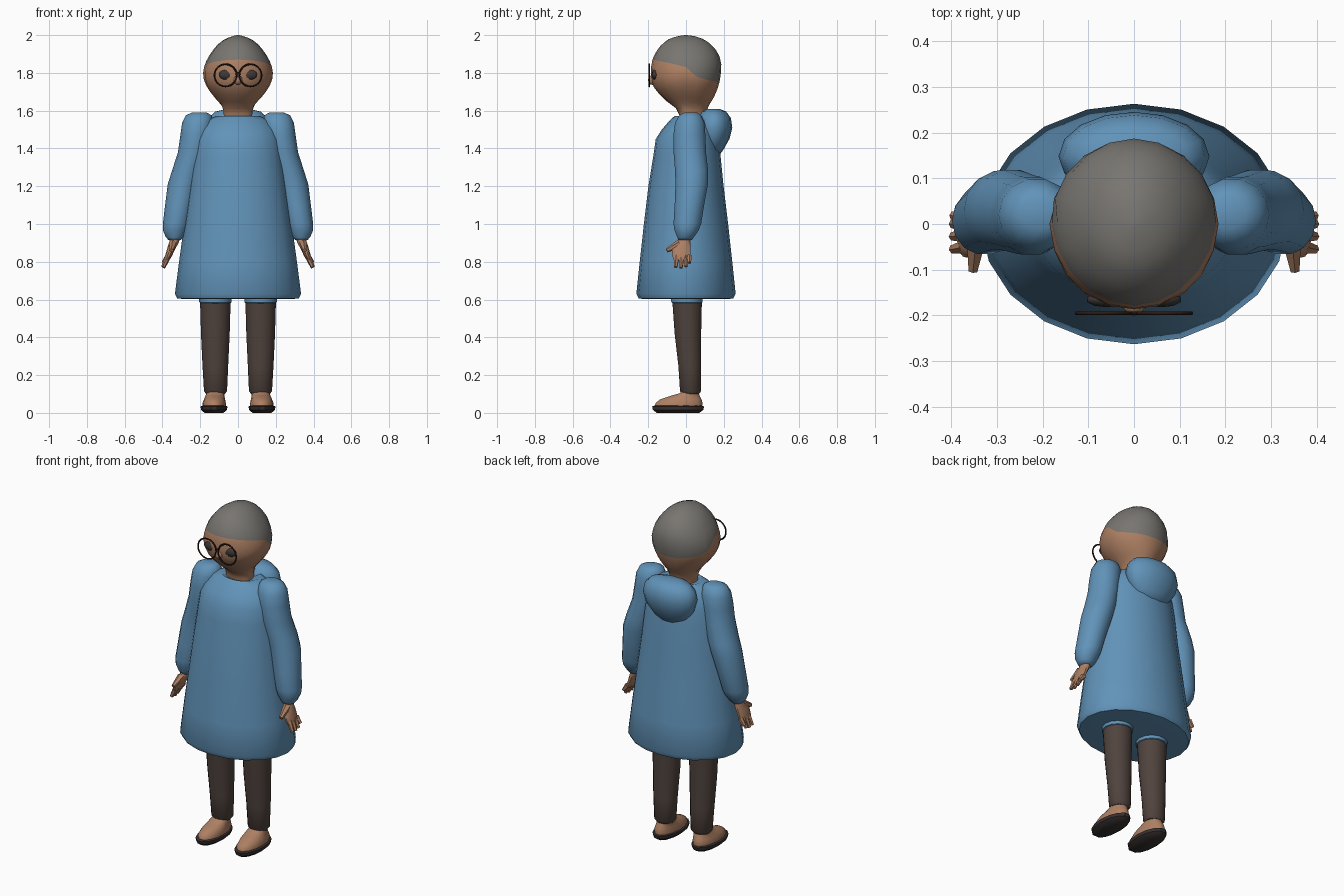
import bpy, bmesh, math
from mathutils import Vector, Matrix


def material(name, rgb):
    m = bpy.data.materials.new(name)
    m.diffuse_color = (*rgb, 1)
    return m


BLUE = material("coat blue", (0.12, 0.29, 0.48))
SKIN = material("skin", (0.42, 0.215, 0.125))
GREY = material("hair grey", (0.19, 0.18, 0.165))
BROWN = material("leg brown", (0.08, 0.056, 0.047))
SOLE = material("sole dark", (0.04, 0.03, 0.03))
FRAME = material("glasses frame", (0.022, 0.011, 0.008))
EYE = material("eye dark", (0.045, 0.04, 0.038))


def finish(name, bm, mats, angle=50):
    bmesh.ops.recalc_face_normals(bm, faces=bm.faces)
    me = bpy.data.meshes.new(name)
    bm.to_mesh(me)
    bm.free()
    for m in mats:
        me.materials.append(m)
    ob = bpy.data.objects.new(name, me)
    bpy.context.collection.objects.link(ob)
    bpy.ops.object.select_all(action='DESELECT')
    ob.select_set(True)
    bpy.context.view_layer.objects.active = ob
    bpy.ops.object.shade_smooth_by_angle(angle=math.radians(angle))
    return ob


def skin_rings(bm, rings, split=None):
    """Join rings of points into a closed skin; faces from ring 'split' up get slot 1."""
    rows = [[bm.verts.new(p) for p in r] for r in rings]
    n = len(rows[0])
    for i in range(len(rows) - 1):
        for j in range(n):
            k = (j + 1) % n
            f = bm.faces.new((rows[i][j], rows[i][k], rows[i + 1][k], rows[i + 1][j]))
            f.material_index = int(split is not None and i >= split)
    bm.faces.new(rows[0][::-1])
    top = bm.faces.new(rows[-1])
    top.material_index = int(split is not None)


def loft(name, rings, mat, n=16, side=1, angle=50):
    """Rings are (centre x, centre y, z, radius x, radius y)."""
    bm = bmesh.new()
    skin_rings(bm, [[(side * (cx + rx * math.cos(2 * math.pi * j / n)),
                      cy + ry * math.sin(2 * math.pi * j / n), z) for j in range(n)]
                    for cx, cy, z, rx, ry in rings])
    return finish(name, bm, [mat], angle)


def blob(name, loc, size, mat, seg=14, tilt=0):
    bm = bmesh.new()
    bmesh.ops.create_uvsphere(bm, u_segments=seg, v_segments=seg // 2 + 1, radius=1)
    mtx = Matrix.Translation(loc) @ Matrix.Rotation(tilt, 4, 'X') @ Matrix.Diagonal((*size, 1))
    bmesh.ops.transform(bm, matrix=mtx, verts=bm.verts)
    return finish(name, bm, [mat], 80)


def finger(name, a, b, ra, rb, mat):
    """Tapered six-sided digit between two points."""
    a, b = Vector(a), Vector(b)
    d = b - a
    bm = bmesh.new()
    bmesh.ops.create_cone(bm, cap_ends=True, segments=6, radius1=ra, radius2=rb, depth=d.length)
    mtx = Matrix.Translation((a + b) / 2) @ d.to_track_quat('Z', 'Y').to_matrix().to_4x4()
    bmesh.ops.transform(bm, matrix=mtx, verts=bm.verts)
    return finish(name, bm, [mat])


def lerp_table(table, x, col):
    for p, q in zip(table, table[1:]):
        if x <= q[0]:
            t = max(0, (x - p[0]) / (q[0] - p[0]))
            return p[col] + t * (q[col] - p[col])
    return table[-1][col]


# Coat body with rounded hem and sloping shoulders
loft("coat", [(0, 0, 0.603, 0.27, 0.21), (0, 0, 0.605, 0.322, 0.25), (0, 0, 0.63, 0.334, 0.263),
              (0, 0, 0.8, 0.312, 0.245), (0, 0, 1.0, 0.285, 0.223), (0, 0, 1.2, 0.258, 0.199),
              (0, 0.005, 1.36, 0.238, 0.178), (0, 0.005, 1.45, 0.225, 0.165),
              (0, 0.015, 1.5, 0.205, 0.143), (0, 0.025, 1.55, 0.165, 0.11),
              (0, 0.03, 1.572, 0.115, 0.09), (0, 0.03, 1.56, 0.08, 0.065)], BLUE, 20)

# Hood lying on the back
loft("hood", [(0, 0.13, 1.36, 0.07, 0.045), (0, 0.14, 1.40, 0.115, 0.062),
              (0, 0.145, 1.45, 0.15, 0.085), (0, 0.148, 1.51, 0.165, 0.097),
              (0, 0.148, 1.56, 0.155, 0.09), (0, 0.147, 1.595, 0.12, 0.066),
              (0, 0.145, 1.61, 0.06, 0.03)], BLUE, 16, angle=80)

# Head: warped rings so one of them follows the hairline
HEAD = [(1.54, 0.075, 0.035, 0.11), (1.60, 0.075, 0.035, 0.11), (1.635, 0.09, 0.085, 0.125),
        (1.665, 0.12, 0.12, 0.145), (1.71, 0.155, 0.163, 0.165), (1.75, 0.178, 0.183, 0.177),
        (1.79, 0.186, 0.187, 0.184), (1.83, 0.18, 0.185, 0.188), (1.87, 0.165, 0.178, 0.185),
        (1.91, 0.141, 0.16, 0.168), (1.95, 0.108, 0.13, 0.137), (1.98, 0.07, 0.09, 0.09),
        (1.995, 0.03, 0.045, 0.045), (2.0, 0.004, 0.004, 0.004)]
HAIRLINE = [(-1, 1.87), (-0.5, 1.853), (0.05, 1.828), (0.35, 1.772), (1, 1.75)]
LOW, HIGH, N = 9, 8, 20
rings = []
for i in range(LOW + HIGH + 1):
    ring = []
    for j in range(N):
        c, s = math.cos(2 * math.pi * j / N), math.sin(2 * math.pi * j / N)
        edge = lerp_table(HAIRLINE, s, 1)
        if i <= LOW:
            z = 1.54 + (edge - 1.54) * i / LOW
        else:
            z = edge + (2.0 - edge) * math.sin((i - LOW) / HIGH * math.pi / 2)
        depth = lerp_table(HEAD, z, 2 if s < 0 else 3)
        ring.append((lerp_table(HEAD, z, 1) * c, depth * s, z))
    rings.append(ring)
bm = bmesh.new()
skin_rings(bm, rings, LOW)
finish("head", bm, [SKIN, GREY], 80)

# Nose and glasses bridge
blob("nose", (0, -0.177, 1.762), (0.024, 0.024, 0.026), SKIN, 10)
finger("glasses_bridge", (-0.012, -0.195, 1.80), (0.012, -0.195, 1.80), 0.004, 0.004, FRAME)

for side, tag in ((-1, "left"), (1, "right")):
    # Eye and round glasses rim
    blob(tag + "_eye", (side * 0.06, -0.165, 1.79), (0.045, 0.017, 0.027), EYE, 10)
    bpy.ops.mesh.primitive_torus_add(location=(side * 0.066, -0.195, 1.787),
                                     rotation=(math.pi / 2, 0, 0), major_segments=24,
                                     minor_segments=6, major_radius=0.059, minor_radius=0.0045)
    rim = bpy.context.object
    rim.name = tag + "_glasses_rim"
    rim.data.materials.append(FRAME)
    bpy.ops.object.shade_smooth_by_angle(angle=math.radians(80))

    # Sleeve
    loft(tag + "_sleeve", [(0.205, 0.025, 1.59, 0.04, 0.035), (0.208, 0.022, 1.575, 0.068, 0.06),
                           (0.213, 0.02, 1.535, 0.083, 0.08), (0.222, 0.018, 1.47, 0.083, 0.087),
                           (0.235, 0.02, 1.38, 0.083, 0.088), (0.267, 0.03, 1.28, 0.083, 0.09),
                           (0.288, 0.03, 1.21, 0.084, 0.088), (0.31, 0.018, 1.1, 0.076, 0.08),
                           (0.328, 0.007, 1.0, 0.07, 0.075), (0.333, 0.003, 0.965, 0.064, 0.065),
                           (0.335, -0.002, 0.93, 0.047, 0.045), (0.335, -0.005, 0.915, 0.033, 0.037)],
         BLUE, 14, side, 80)

    # Hand with thumb and fingers
    loft(tag + "_palm", [(0.33, -0.005, 0.94, 0.027, 0.032), (0.338, -0.012, 0.905, 0.026, 0.036),
                         (0.353, -0.025, 0.87, 0.022, 0.052), (0.368, -0.024, 0.83, 0.018, 0.05),
                         (0.376, -0.022, 0.81, 0.012, 0.045)], SKIN, 10, side)
    finger(tag + "_thumb", (side * 0.345, -0.035, 0.895), (side * 0.352, -0.102, 0.86),
           0.023, 0.011, SKIN)
    for k, (y, tip) in enumerate(((-0.055, 0.772), (-0.027, 0.768), (0.0, 0.775), (0.018, 0.795))):
        finger(f"{tag}_finger_{k + 1}", (side * 0.369, y * 0.9, 0.83), (side * 0.396, y, tip),
               0.016, 0.01, SKIN)

    # Leg, with a short blue lining under the hem
    loft(tag + "_leg", [(0.119, 0.025, 0.10, 0.05, 0.045), (0.119, 0.024, 0.115, 0.061, 0.057),
                        (0.12, 0.02, 0.25, 0.068, 0.062), (0.12, 0.01, 0.42, 0.076, 0.072),
                        (0.12, 0.005, 0.63, 0.082, 0.082)], BROWN, 14, side)
    loft(tag + "_lining", [(0.12, 0.005, 0.58, 0.078, 0.078), (0.12, 0.005, 0.585, 0.085, 0.085),
                           (0.12, 0.005, 0.63, 0.087, 0.087)], BLUE, 14, side)

    # Foot and sole, lofted upwards
    loft(tag + "_sole", [(0.127, -0.042, 0.008, 0.05, 0.115), (0.127, -0.042, 0.016, 0.069, 0.137),
                         (0.127, -0.042, 0.034, 0.071, 0.141), (0.127, -0.042, 0.038, 0.06, 0.13)],
         SOLE, 14, side, 40)
    loft(tag + "_foot", [(0.126, -0.04, 0.03, 0.061, 0.128), (0.126, -0.037, 0.052, 0.062, 0.128),
                         (0.124, -0.027, 0.072, 0.056, 0.112), (0.122, -0.005, 0.09, 0.05, 0.08),
                         (0.12, 0.018, 0.105, 0.048, 0.05), (0.12, 0.025, 0.13, 0.045, 0.042)],
         SKIN, 14, side)

# Rest the whole figure on the ground
for ob in bpy.context.scene.objects:
    for v in ob.data.vertices:
        if v.co.z < 0.0085 and ob.name.endswith("sole"):
            v.co.z = 0.0
